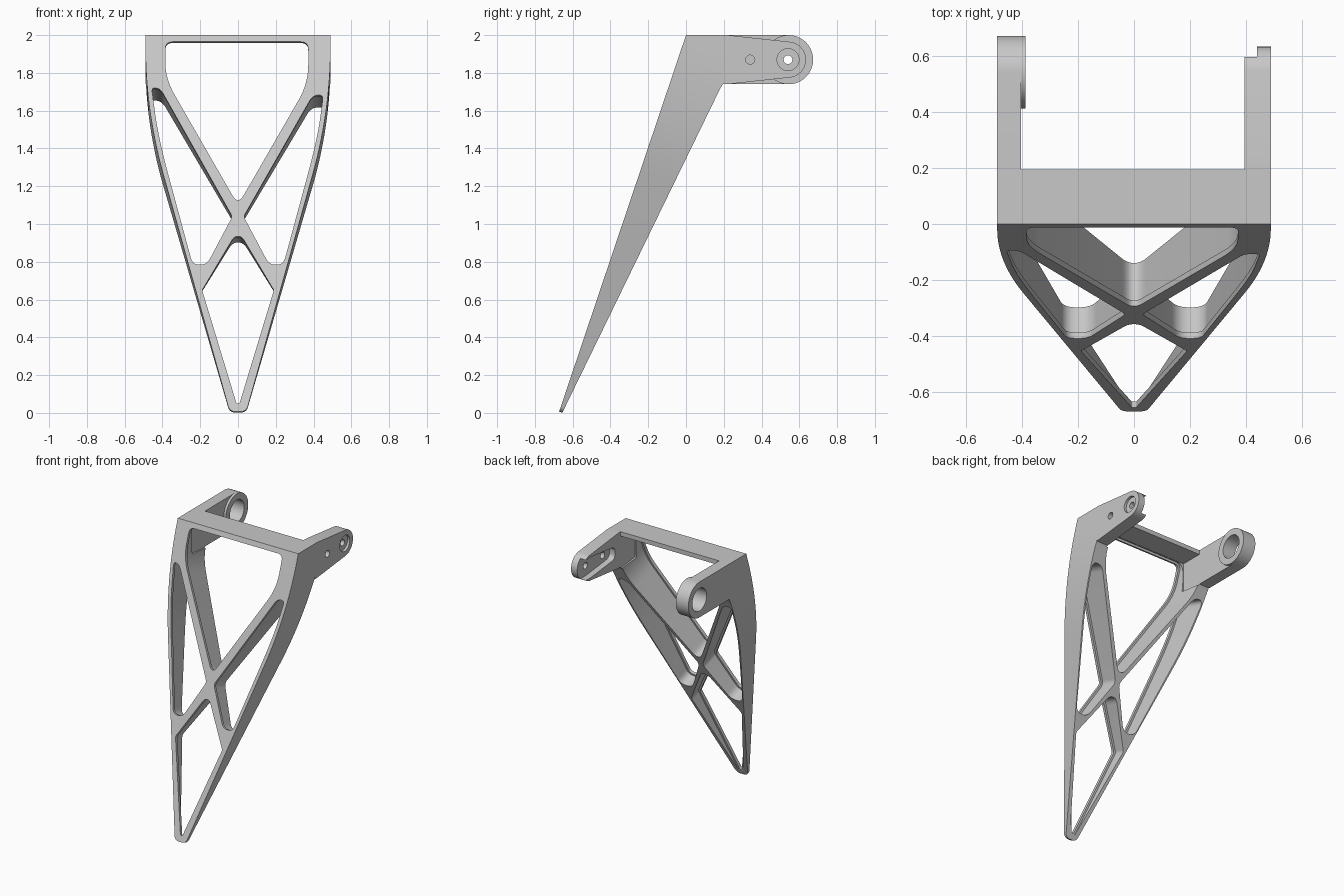
import bpy, bmesh
from math import sin, cos, radians
from mathutils import Vector

if "Cube" in bpy.data.objects:
    bpy.data.objects.remove(bpy.data.objects["Cube"], do_unlink=True)

grey = bpy.data.materials.new("light grey")
grey.use_nodes = True
grey.diffuse_color = (0.58, 0.58, 0.58, 1)
grey.node_tree.nodes["Principled BSDF"].inputs["Base Color"].default_value = grey.diffuse_color


def slanted(u, v, w):
    """Point on the leaning front plane, pushed back by w along its normal."""
    return Vector((u, 0.337 * (v - 2) + 0.948 * w, v - 0.319 * w))


def sideways(u, v, w):
    """Side profile point (y, z) at x = w."""
    return Vector((w, u, v))


def prism(name, points, start, end, place):
    bm = bmesh.new()
    rings = [[bm.verts.new(place(u, v, w)) for u, v in points] for w in (start, end)]
    bm.faces.new(rings[0])
    bm.faces.new(rings[1][::-1])
    for i in range(len(points)):
        j = (i + 1) % len(points)
        bm.faces.new((rings[0][i], rings[1][i], rings[1][j], rings[0][j]))
    bmesh.ops.recalc_face_normals(bm, faces=bm.faces)
    mesh = bpy.data.meshes.new(name)
    bm.to_mesh(mesh)
    bm.free()
    mesh.materials.append(grey)
    obj = bpy.data.objects.new(name, mesh)
    bpy.context.collection.objects.link(obj)
    return obj


def boolean(target, tool, operation="DIFFERENCE"):
    mod = target.modifiers.new("cut", "BOOLEAN")
    mod.operation, mod.object, mod.solver = operation, tool, "EXACT"
    bpy.context.view_layer.objects.active = target
    bpy.ops.object.modifier_apply(modifier=mod.name)
    bpy.data.objects.remove(tool, do_unlink=True)


def rounded(corners, steps=8):
    """Polygon from (u, v, cut) corners; a cut takes at most 0.45 of its edge."""
    points = []
    for i, (u, v, cut) in enumerate(corners):
        p = Vector((u, v))
        if cut == 0:
            points.append(p)
            continue
        back = Vector(corners[i - 1][:2]) - p
        ahead = Vector(corners[(i + 1) % len(corners)][:2]) - p
        a = p + back.normalized() * min(cut, back.length * 0.45)
        b = p + ahead.normalized() * min(cut, ahead.length * 0.45)
        for k in range(steps + 1):
            t = k / steps
            points.append(a * (1 - t) ** 2 + p * 2 * t * (1 - t) + b * t * t)
    return points


def grow(points, distance):
    """Offset a convex polygon outwards."""
    n = len(points)
    area = sum(points[i - 1].cross(points[i]) for i in range(n))
    sign = 1 if area > 0 else -1
    result = []
    for i, p in enumerate(points):
        d1 = (p - points[i - 1]).normalized()
        d2 = (points[(i + 1) % n] - p).normalized()
        d = (d1 + d2).normalized()
        result.append(p + Vector((d.y, -d.x)) * sign * distance / max(0.5, d.dot(d1)))
    return result


def arc(u, v, r, a0=0, a1=360, steps=48):
    count = steps if a1 - a0 == 360 else steps + 1
    angles = [radians(a0 + (a1 - a0) * k / steps) for k in range(count)]
    return [Vector((u + r * cos(a), v + r * sin(a))) for a in angles]


def drill(target, y, r, x0, x1):
    boolean(target, prism("drill", arc(y, 1.87, r), x0, x1, sideways))


def mirrored(half):
    return half + [(-u, v, c) for u, v, c in reversed(half)]


# Tapered frame: leaning outline trimmed by the side profile
outline = rounded(mirrored([(0.49, 2.5, 0), (0.49, 1.6, 0.35), (0.044, 0.007, 0.032)]), 14)
frame = prism("leg_frame", outline, 0, 0.6, slanted)
side = [(-1, 2), (0.195, 2), (0.195, 1.74), (0.18, 1.715), (-0.655, 0), (-0.66, -0.2), (-1, -0.2)]
boolean(frame, prism("side_trim", side, -0.8, 0.8, sideways), "INTERSECT")

# Openings between the crossing ribs
top_window = [(-0.385, 1.965, 0.04), (0.372, 1.965, 0.04), (0.372, 1.745, 0.1),
              (0, 1.1, 0.06), (-0.385, 1.77, 0.1)]
left_window = [(0.24, 0.785, 0.035), (0.42, 1.45, 0.2), (0.452, 1.685, 0.03),
               (0.395, 1.68, 0.03), (0.03, 1.04, 0.02), (0.165, 0.785, 0.035)]
right_window = [(-0.24, 0.785, 0.035), (-0.42, 1.45, 0.2), (-0.458, 1.725, 0.03),
                (-0.41, 1.715, 0.03), (-0.03, 1.04, 0.02), (-0.165, 0.785, 0.035)]
low_window = mirrored([(0.02, 0.935, 0.03), (0.19, 0.65, 0.01), (0.008, 0.05, 0.006)])
for window in (top_window, left_window, right_window, low_window):
    shape = rounded(window)
    boolean(frame, prism("window_cut", shape, -0.1, 0.7, slanted))
    # Ribs are narrower behind the front flange
    boolean(frame, prism("rib_cut", grow(shape, 0.014), 0.022, 0.7, slanted))
# Flat underside of the top bar
bar = [(0.03, 1.75), (0.4, 1.71), (0.4, 1.968), (0.03, 1.968)]
boolean(frame, prism("bar_cut", bar, -0.405, 0.395, sideways))

# Left arm: tapered, with an open slot inside and two screw holes
tip = arc(0.54, 1.87, 0.095, -83, 83, 32)
left_arm = prism("left_arm", [(0.195, 2), (0.195, 1.74), (0.22, 1.74)] + tip + [(0.22, 2)],
                 0.395, 0.49, sideways)
slot = rounded([(0.8, 1.795, 0), (0.54, 1.795, 0), (0.26, 1.825, 0.04),
                (0.26, 1.915, 0.04), (0.54, 1.945, 0), (0.8, 1.945, 0)])
boolean(left_arm, prism("slot_cut", slot, 0.3, 0.44, sideways))
drill(left_arm, 0.54, 0.058, 0.472, 0.6)
drill(left_arm, 0.54, 0.023, 0.3, 0.6)
drill(left_arm, 0.34, 0.024, 0.3, 0.6)

# Right arm with its round bearing seat
tip = arc(0.543, 1.87, 0.13, -90, 90, 32)
right_arm = prism("right_arm", [(0.195, 2), (0.195, 1.74)] + tip, -0.49, -0.405, sideways)
boss = prism("bearing_boss", arc(0.543, 1.87, 0.13, steps=64), -0.405, -0.388, sideways)
for part in (right_arm, boss):
    drill(part, 0.543, 0.083, -0.6, -0.3)

# Smooth the rounded walls, keep the edges sharp
bpy.ops.object.select_all(action="DESELECT")
for part in (frame, left_arm, right_arm, boss):
    part.select_set(True)
bpy.context.view_layer.objects.active = frame
bpy.ops.object.shade_smooth_by_angle(angle=radians(30))
